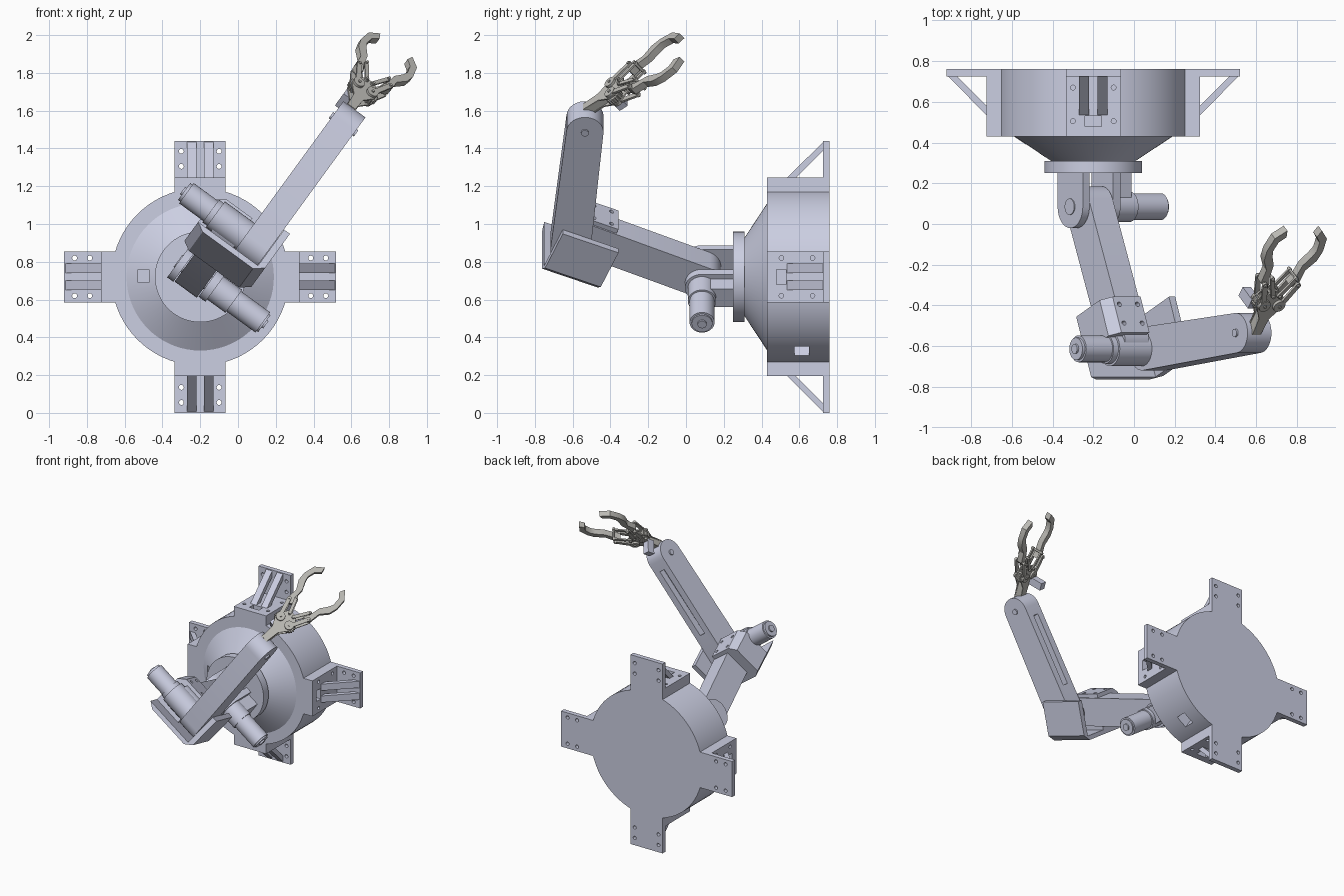
import bpy, bmesh
from math import sin, cos, pi, radians, atan2
from mathutils import Vector as V

if "Cube" in bpy.data.objects:
    bpy.data.objects.remove(bpy.data.objects["Cube"])

Y = V((0, 1, 0))
C = V((-0.2, 0, 0.72))               # base axis
A = V((0.81, 0, -0.59)).normalized()  # hinge direction
P = V((0.59, 0, 0.81)).normalized()   # direction the arm swings toward


def material(name, rgb):
    m = bpy.data.materials.new(name)
    m.diffuse_color = (*rgb, 1)
    m.use_nodes = True
    m.node_tree.nodes["Principled BSDF"].inputs["Base Color"].default_value = m.diffuse_color
    return m


BLUE = material("blue_grey", (0.60, 0.62, 0.76))
WARM = material("warm_grey", (0.50, 0.49, 0.46))


def finish(name, bm, mat):
    bmesh.ops.recalc_face_normals(bm, faces=bm.faces)
    me = bpy.data.meshes.new(name)
    bm.to_mesh(me)
    bm.free()
    me.materials.append(mat)
    me.shade_smooth()
    me.set_sharp_from_angle(angle=radians(30))
    ob = bpy.data.objects.new(name, me)
    bpy.context.collection.objects.link(ob)
    return ob


def build(name, parts, mat=BLUE):
    """Extrude each (outline, low, high, frame) into one object."""
    bm = bmesh.new()
    for pts, lo, hi, (o, x, y, z) in parts:
        rings = [[bm.verts.new(o + x * a + y * b + z * h) for a, b in pts] for h in (lo, hi)]
        bm.faces.new(rings[0])
        bm.faces.new(rings[1])
        for i in range(len(pts)):
            j = (i + 1) % len(pts)
            bm.faces.new((rings[0][i], rings[0][j], rings[1][j], rings[1][i]))
    return finish(name, bm, mat)


def cut(target, parts):
    tool = build("cutter", parts)
    tool.hide_render = True
    mod = target.modifiers.new("cut", 'BOOLEAN')
    mod.operation, mod.solver, mod.object = 'DIFFERENCE', 'EXACT', tool
    bpy.context.view_layer.update()
    dg = bpy.context.evaluated_depsgraph_get()
    me = bpy.data.meshes.new_from_object(target.evaluated_get(dg))
    target.modifiers.clear()
    target.data = me
    me.set_sharp_from_angle(angle=radians(30))
    bpy.data.objects.remove(tool)


def rect(x0, x1, y0, y1):
    return [(x0, y0), (x1, y0), (x1, y1), (x0, y1)]


def circle(x, y, r, n=32):
    return [(x + r * cos(2 * pi * i / n), y + r * sin(2 * pi * i / n)) for i in range(n)]


def stadium(p, q, r, r2=None, n=16):
    t = atan2(q[1] - p[1], q[0] - p[0])
    out = []
    for c, s, rad in ((p, t + pi / 2, r), (q, t - pi / 2, r2 or r)):
        out += [(c[0] + rad * cos(s + pi * i / n), c[1] + rad * sin(s + pi * i / n)) for i in range(n + 1)]
    return out


def lathe(name, prof, n=72):
    bm = bmesh.new()
    rings = [[bm.verts.new(C + V((r * cos(2 * pi * i / n), y, r * sin(2 * pi * i / n))))
              for i in range(n)] for r, y in prof]
    for a, b in zip(rings, rings[1:]):
        for i in range(n):
            bm.faces.new((a[i], a[(i + 1) % n], b[(i + 1) % n], b[i]))
    bm.faces.new(rings[0])
    bm.faces.new(rings[-1])
    return finish(name, bm, BLUE)


# Base: drum, cone and turntable
drum = lathe("base_drum", [(0.47, 0.76), (0.47, 0.43), (0.39, 0.43), (0.2, 0.305)])
lathe("turntable", [(0.24, 0.31), (0.24, 0.25)])


def radial(angle):
    return V((cos(angle), 0, sin(angle))), V((-sin(angle), 0, cos(angle)))


R, T = radial(radians(-57))
cut(drum, [(rect(-0.33, -0.27, -0.03, 0.04), 0.29, 0.42, (C, V((1, 0, 0)), V((0, 0, 1)), Y)),
           (rect(-0.045, 0.045, 0.575, 0.65), 0.38, 0.55, (C, T, Y, R))])

# Four mounting feet with braces
for k, side in enumerate(("right", "top", "left", "bottom")):
    R, T = radial(k * pi / 2)
    edge = (C, R, Y, T)
    foot = build("foot_plate_" + side, [(rect(0.45, 0.72, 0.725, 0.76), -0.135, 0.135, edge)])
    cut(foot, [(circle(r, t, 0.013, 16), 0.6, 0.8, (C, R, T, Y)) for r in (0.585, 0.665) for t in (-0.1, 0.1)])
    block = build("foot_block_" + side, [(rect(0.4, 0.525, 0.43, 0.76), -0.135, 0.135, edge)])
    cut(block, [(circle(t, y, 0.012, 16), 0.48, 0.6, (C, T, Y, R)) for t in (-0.1, 0.1) for y in (0.505, 0.67)]
        + [(rect(-0.04, 0.04, 0.48, 0.53), 0.48, 0.6, (C, T, Y, R))])
    brace = [(0.52, 0.53), (0.715, 0.727), (0.67, 0.727), (0.52, 0.577)]
    build("foot_braces_" + side, [(brace, s, s + 0.05, edge) for s in (-0.07, 0.02)])

# Shoulder fork, gearbox and motor
ARM = (C, P, Y, A)
shoulder, elbow, wrist = (0, 0.085), (0.315, -0.613), (1.1, -0.535)


def lug(r):
    return [(r, 0.26)] + [(r * cos(pi * i / 20), 0.085 - r * sin(pi * i / 20)) for i in range(21)] + [(-r, 0.26)]


build("shoulder_fork", [(lug(0.105), -0.14, -0.1, ARM), (lug(0.09), 0.055, 0.1, ARM)])
build("shoulder_gearbox", [(rect(-0.06, 0.06, 0.09, 0.26), 0.1, 0.19, ARM),
                           (circle(*shoulder, 0.075), 0.1, 0.22, ARM)])
build("shoulder_motor", [(circle(*shoulder, 0.066), 0.2, 0.41, ARM),
                         (circle(*shoulder, 0.055), 0.4, 0.42, ARM),
                         (circle(*shoulder, 0.024, 16), 0.41, 0.43, ARM)])
build("shoulder_pin", [(circle(*shoulder, 0.04), -0.145, 0.11, ARM)])

# Upper arm and forearm
build("upper_arm", [(stadium(shoulder, (0.295, -0.57), 0.1), -0.095, 0.05, ARM)])
forearm = build("forearm", [(stadium(elbow, wrist, 0.106, 0.098), 0.065, 0.21, ARM)])
cut(forearm, [([(0.5, -0.54), (1.02, -0.49), (1.02, -0.3), (0.5, -0.3)], 0.115, 0.16, ARM)])
build("forearm_pins", [(circle(*wrist, 0.02, 16), 0.055, 0.22, ARM)])

# Elbow bracket: channel section swept along the upper arm
D = (P * 0.387 - Y * 0.922).normalized()
N = (P * 0.922 + Y * 0.387).normalized()
E = (C + P * 0.27 - Y * 0.56, A, N, D)
channel = [(-0.13, -0.143), (0.2, -0.143), (0.25, -0.1), (0.25, 0.143), (0.212, 0.143),
           (0.212, -0.112), (-0.18, -0.112)]
build("elbow_bracket", [(channel, -0.16, 0.16, E)])
housing = build("elbow_housing", [([(-0.18, -0.112), (-0.13, -0.143), (0.04, -0.143), (0.04, 0.143),
                                    (-0.13, 0.143), (-0.18, 0.1)], -0.16, 0.03, E)])
cut(housing, [(circle(u, d, 0.012, 16), 0.1, 0.2, (E[0], A, D, N)) for u in (-0.1, 0.01) for d in (-0.12, -0.02)])

# Elbow motor
build("elbow_motor", [(circle(*elbow, 0.085), -0.13, 0.07, ARM),
                      (circle(*elbow, 0.074), -0.16, -0.12, ARM),
                      (circle(*elbow, 0.066), -0.32, -0.15, ARM),
                      (circle(*elbow, 0.055), -0.335, -0.31, ARM),
                      (circle(*elbow, 0.024, 16), -0.345, -0.33, ARM)])

# Gripper: s across, t forward, m through the thickness
G = (P * 0.63 + Y * 0.78).normalized()
M = (-P * 0.78 + Y * 0.63).normalized()
O = C + A * 0.117 + P * 1.217 - Y * 0.48
GRIP = (O, A, G, M)
palm = [(-0.025, -0.06), (0.025, -0.06), (0.03, 0.04), (0.075, 0.11), (0.075, 0.15), (0.03, 0.21),
        (-0.03, 0.21), (-0.075, 0.15), (-0.075, 0.11), (-0.03, 0.04)]
build("wrist_mount", [(rect(-0.025, 0.025, -0.07, 0.1), -0.025, 0.025, GRIP)], WARM)
build("palm_plates", [(palm, 0.02, 0.028, GRIP), (palm, -0.028, -0.02, GRIP)], WARM)
build("gripper_servo", [(rect(-0.075, -0.025, 0.06, 0.115), 0.03, 0.13, GRIP)])

finger = [(0.06, 0.25), (0.085, 0.235), (0.115, 0.26), (0.118, 0.34), (0.16, 0.4), (0.17, 0.46),
          (0.158, 0.54), (0.105, 0.59), (0.092, 0.55), (0.125, 0.515), (0.133, 0.46), (0.12, 0.425),
          (0.088, 0.37), (0.078, 0.29)]


def gear(s, t, r, teeth=16):
    return [(s + q * cos(2 * pi * (i + h) / teeth), t + q * sin(2 * pi * (i + h) / teeth))
            for i in range(teeth) for h, q in ((0, r), (0.35, r), (0.5, r * 0.86), (0.85, r * 0.86))]


for side, f in (("left", -1), ("right", 1)):
    fr = (O, A * f, G, M)
    build("finger_" + side, [(finger, -0.02, 0.02, fr)], WARM)
    build("finger_gear_" + side, [(gear(0.044, 0.13, 0.045), -0.015, 0.015, fr)], WARM)
    build("finger_links_" + side,
          [(stadium((0.05, 0.13), (0.1, 0.26), 0.014, n=8), lo, lo + 0.012, fr) for lo in (-0.042, 0.03)]
          + [(stadium((0.018, 0.19), (0.072, 0.3), 0.011, n=8), lo, lo + 0.01, fr) for lo in (-0.04, 0.03)]
          + [(circle(0.044, 0.13, 0.032), lo, lo + 0.014, fr) for lo in (-0.044, 0.03)], WARM)
    build("finger_pins_" + side, [(circle(s, t, 0.008, 12), -0.05, 0.05, fr)
                                  for s, t in ((0.044, 0.13), (0.1, 0.26), (0.02, 0.19), (0.072, 0.3))], WARM)
